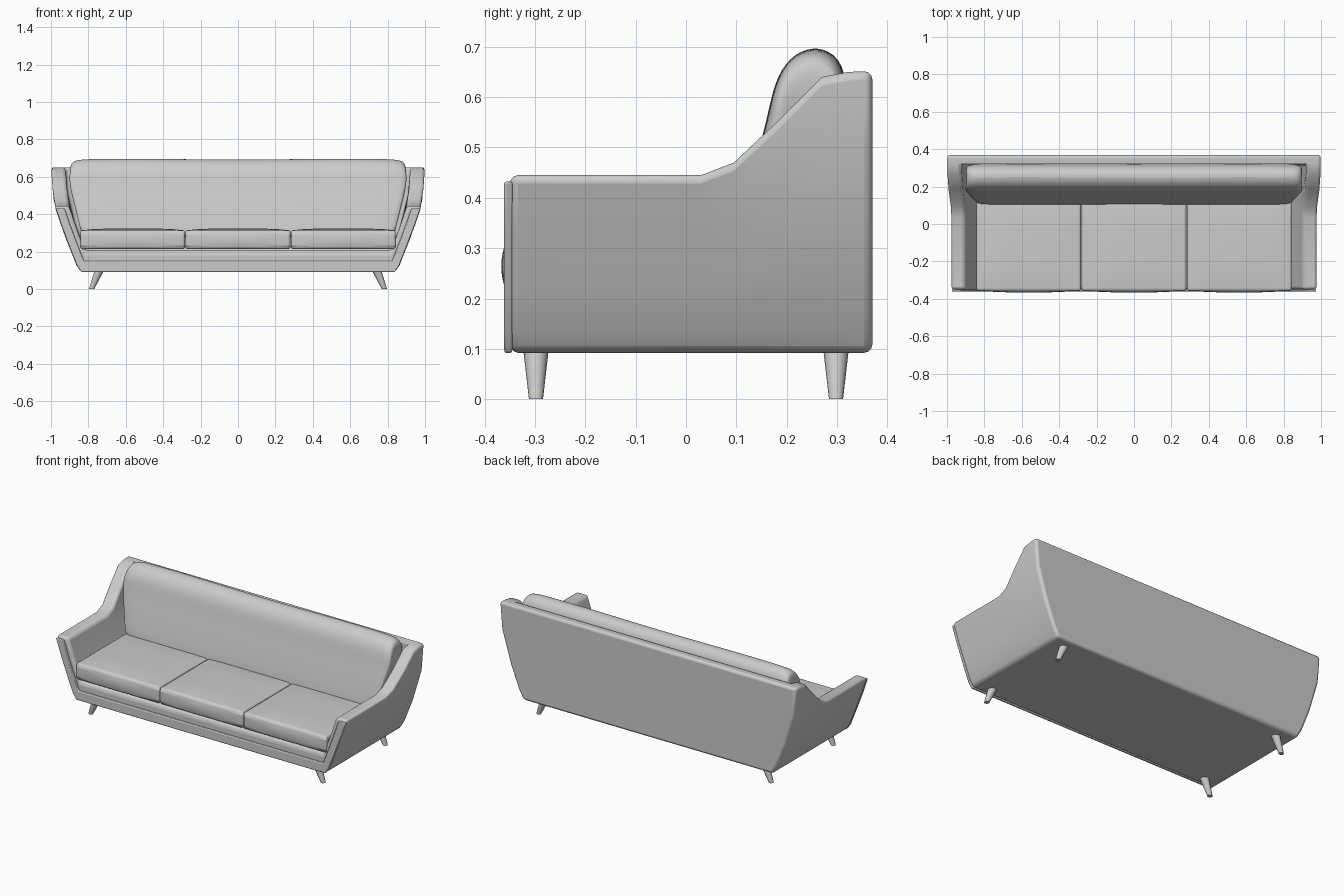
import bpy, bmesh, math
from mathutils import Vector

if "Cube" in bpy.data.objects:
    bpy.data.objects.remove(bpy.data.objects["Cube"])


def finish(name, bm, bevel=0.0, segs=3, subsurf=0):
    bmesh.ops.recalc_face_normals(bm, faces=bm.faces)
    me = bpy.data.meshes.new(name)
    bm.to_mesh(me)
    bm.free()
    ob = bpy.data.objects.new(name, me)
    bpy.context.collection.objects.link(ob)
    if bevel:
        m = ob.modifiers.new("bevel", 'BEVEL')
        m.width, m.segments, m.limit_method = bevel, segs, 'ANGLE'
        m.angle_limit = math.radians(35)
    if subsurf:
        m = ob.modifiers.new("smooth", 'SUBSURF')
        m.levels = m.render_levels = subsurf
    bpy.ops.object.select_all(action='DESELECT')
    ob.select_set(True)
    bpy.context.view_layer.objects.active = ob
    bpy.ops.object.shade_smooth_by_angle(angle=math.radians(40))
    return ob


def lerp(table, v):
    for (a, fa), (b, fb) in zip(table, table[1:]):
        if v <= b:
            return fa + (fb - fa) * max(0, v - a) / (b - a)
    return table[-1][1]


FLARE = [(0.092, 0.84), (0.125, 0.863), (0.30, 0.932), (0.44, 0.98), (0.55, 0.994), (0.66, 1.0)]


def u_chain(y, floor, top, inset):
    """U-shaped row of points, left rim down, across and up to right rim."""
    half = []
    for t in (0, 0.1, 0.35, 0.7, 1):
        z = floor + (top - floor) * t
        half.append((lerp(FLARE, z) - inset, z))
    return [Vector((-x, y, z)) for x, z in reversed(half)] + [Vector((x, y, z)) for x, z in half]


def strip(bm, a, b):
    for i in range(len(a) - 1):
        bm.faces.new((a[i], a[i + 1], b[i + 1], b[i]))


# Shell: flared arms, floor and back in one body
bm = bmesh.new()
RIM = [(-0.35, 0.445), (0.03, 0.445), (0.095, 0.47), (0.18, 0.55), (0.27, 0.64), (0.322, 0.65)]
outer, inner = [], []
for y, h in RIM:
    outer.append([bm.verts.new(p) for p in u_chain(y, 0.092, h, 0)])
    inner.append([bm.verts.new(p) for p in u_chain(y, 0.205, h, 0.078)])
rear = [bm.verts.new(p) for p in u_chain(0.37, 0.092, 0.652, 0)]
strip(bm, outer[0], inner[0])
for i in range(len(RIM) - 1):
    strip(bm, outer[i], outer[i + 1])
    strip(bm, inner[i], inner[i + 1])
    for k in (0, -1):
        bm.faces.new((outer[i][k], outer[i + 1][k], inner[i + 1][k], inner[i][k]))
strip(bm, outer[-1], rear)
bm.faces.new(rear)
bm.faces.new(inner[-1])
bm.faces.new((outer[-1][0], rear[0], rear[-1], outer[-1][-1], inner[-1][-1], inner[-1][0]))
finish("sofa_shell", bm, 0.016)

# Front trim: thin U-shaped facing
bm = bmesh.new()
rows = [[bm.verts.new(p) for p in u_chain(y, f, 0.432, d)]
        for y, f, d in ((-0.345, 0.092, 0.002), (-0.361, 0.092, 0.002),
                        (-0.361, 0.15, 0.05), (-0.345, 0.15, 0.05))]
for i in range(4):
    strip(bm, rows[i], rows[(i + 1) % 4])
for k in (0, -1):
    bm.faces.new([r[k] for r in rows])
finish("front_trim", bm, 0.004, 2)

# Seat cushions: puffed rounded boxes
for i, name in enumerate(("left", "middle", "right")):
    bm = bmesh.new()
    bmesh.ops.create_cube(bm, size=2)
    bmesh.ops.subdivide_edges(bm, edges=bm.edges, cuts=7, use_grid_fill=True)
    for v in bm.verts:
        u, w, t = v.co
        puff = (1 - u ** 4) * (1 - w ** 4)
        z = 0.264 + 0.05 * t + (0.01 * puff if t > 0.99 else 0)
        y = -0.115 + 0.242 * w - (0.01 * (1 - u * u) * (1 - t * t) if w < -0.99 else 0)
        v.co = ((i - 1) * 0.563 + 0.28 * u, y, z)
    finish(name + "_seat_cushion", bm, 0.024, 4)

# Back cushion: side profile lofted across, pinched at the ends
PROFILE = [(0.10, 0.27), (0.10, 0.31), (0.132, 0.45), (0.162, 0.56), (0.175, 0.63), (0.205, 0.68),
           (0.25, 0.702), (0.295, 0.69), (0.325, 0.64), (0.325, 0.45), (0.325, 0.27)]
bm = bmesh.new()
rings = []
for f, s in ((-1, 0.72), (-0.99, 0.9), (-0.96, 0.97), (-0.88, 1), (-0.45, 1), (0, 0.97),
             (0.45, 1), (0.88, 1), (0.96, 0.97), (0.99, 0.9), (1, 0.72)):
    ring = []
    for y, z in PROFILE:
        w = lerp([(0.27, 0.845), (0.6, 0.91), (0.71, 0.9)], z)
        ring.append(bm.verts.new((f * w, 0.225 + (y - 0.225) * s, 0.48 + (z - 0.48) * s)))
    rings.append(ring)
for a, b in zip(rings, rings[1:]):
    strip(bm, a + a[:1], b + b[:1])
bm.faces.new(rings[0])
bm.faces.new(rings[-1])
finish("back_cushion", bm, subsurf=2)

# Legs: splayed tapered pegs
for y, end in ((-0.298, "front"), (0.298, "rear")):
    for side, word in ((-1, "left"), (1, "right")):
        bm = bmesh.new()
        bmesh.ops.create_cone(bm, cap_ends=True, segments=16, radius1=0.014, radius2=0.025, depth=0.096)
        for v in bm.verts:
            v.co.z += 0.048
            v.co.x += side * (0.783 - 0.42 * v.co.z)
            v.co.y += y
        finish(f"{end}_{word}_leg", bm)
